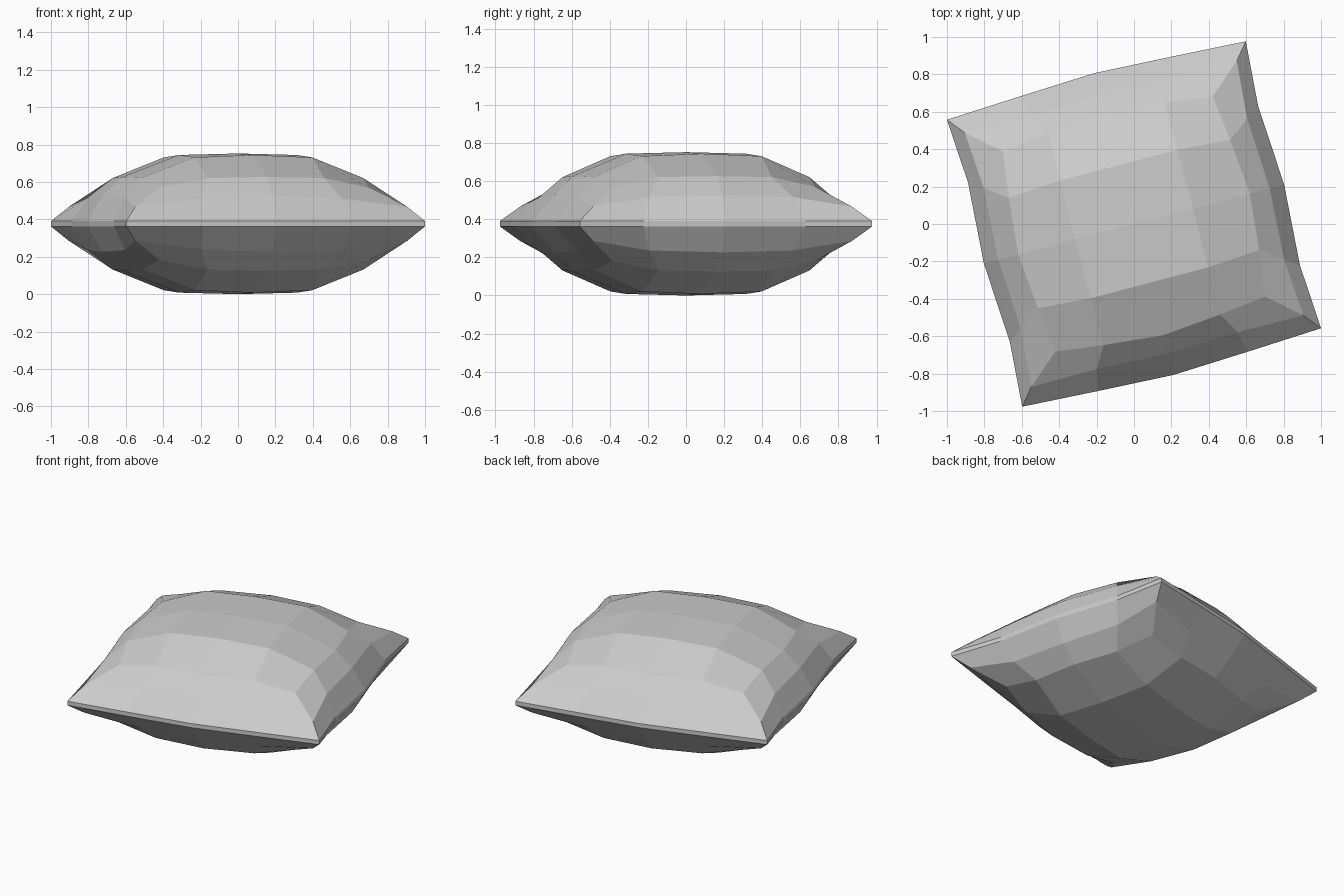
import bpy, bmesh, math

if "Cube" in bpy.data.objects:
    bpy.data.objects.remove(bpy.data.objects["Cube"])

# One upper quarter of the cushion: central grid, then two outer rings
grid = [
    [(0, 0, .376), (.325, 0, .368), (.64, 0, .25)],
    [(0, .325, .368), (.325, .325, .355), (.612, .305, .245)],
    [(0, .615, .25), (.322, .585, .245), (.58, .553, .193)],
]
shoulder = [(.75, 0, .15), (.728, .39, .14), (.752, .703, .09), (.39, .70, .135), (0, .715, .15)]
rim = [(.83, 0), (.802, .44), (.826, .793), (.41, .815), (0, .834)]
RIM_H = .014

bm = bmesh.new()
g = [[bm.verts.new(p) for p in row] for row in grid]
for j in range(2):
    for i in range(2):
        bm.faces.new((g[j][i], g[j][i + 1], g[j + 1][i + 1], g[j + 1][i]))

# Sloping sides and the thin seam band
rings = [
    [g[0][2], g[1][2], g[2][2], g[2][1], g[2][0]],
    [bm.verts.new(p) for p in shoulder],
    [bm.verts.new((x, y, RIM_H)) for x, y in rim],
    [bm.verts.new((x, y, 0)) for x, y in rim],
]
for a, b in zip(rings, rings[1:]):
    for k in range(4):
        bm.faces.new((a[k], b[k], b[k + 1], a[k + 1]))
bmesh.ops.recalc_face_normals(bm, faces=bm.faces)
if g[0][0].link_faces[0].normal.z < 0:
    bmesh.ops.reverse_faces(bm, faces=bm.faces)

mesh = bpy.data.meshes.new("cushion")
bm.to_mesh(mesh)
bm.free()
cushion = bpy.data.objects.new("cushion", mesh)
bpy.context.collection.objects.link(cushion)

# Mirror into the full cushion, turned on the floor
m = cushion.modifiers.new("mirror", 'MIRROR')
m.use_axis = (True, True, True)
m.merge_threshold = .001
cushion.location.z = .376
cushion.rotation_euler.z = math.radians(14.7)
